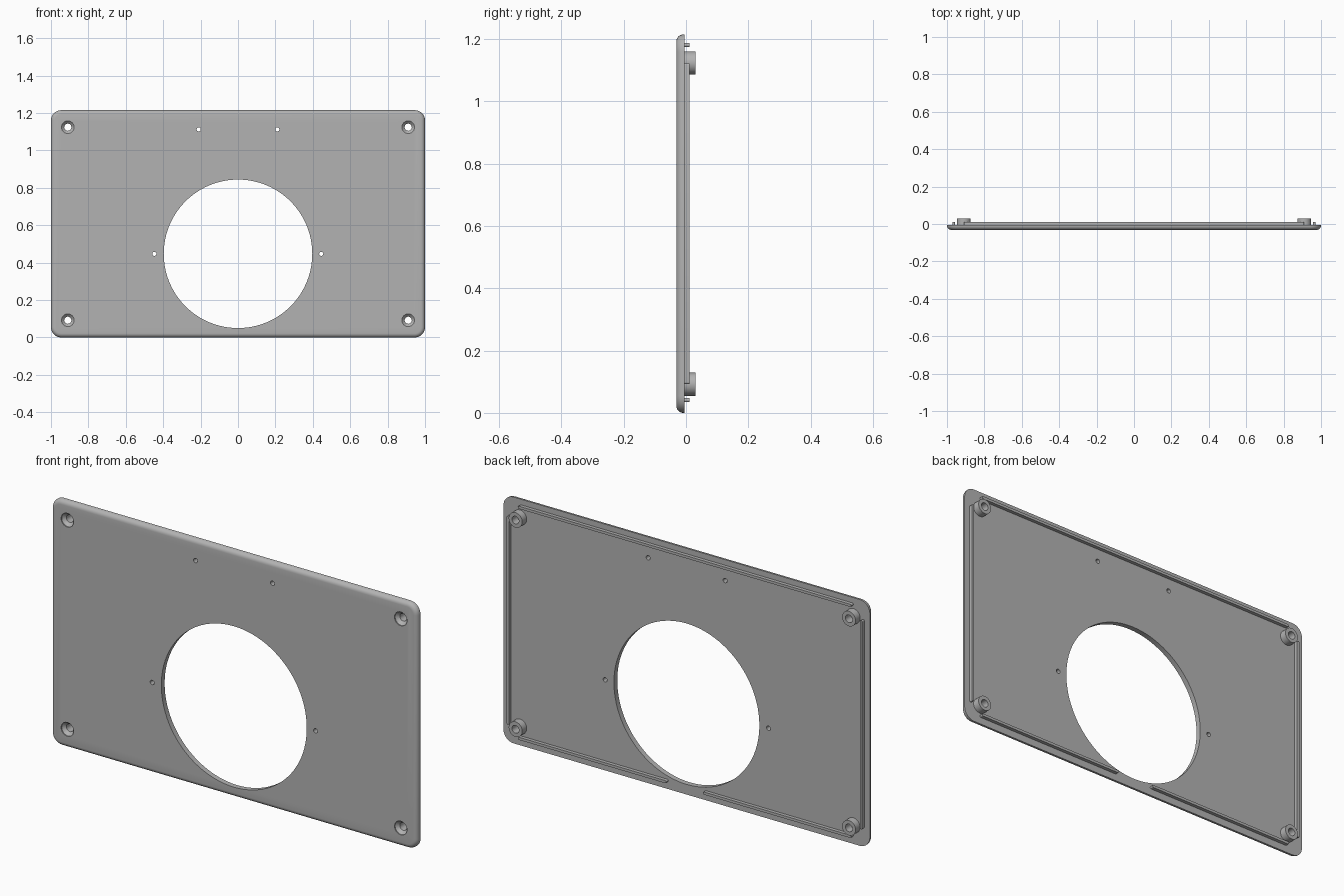
import bpy, bmesh, math

if "Cube" in bpy.data.objects:
    bpy.data.objects.remove(bpy.data.objects["Cube"])

WIDTH, HEIGHT = 2.0, 1.215
FRONT, BACK = -0.031, -0.005
RIB_TOP, BOSS_TOP = 0.012, 0.03
ROUND = 0.022

grey = bpy.data.materials.new("plain grey")
grey.use_nodes = True
colour = (0.45, 0.45, 0.45, 1)
grey.diffuse_color = colour
grey.node_tree.nodes["Principled BSDF"].inputs["Base Color"].default_value = colour


def outline(x, z, w, h, r, steps=8):
    """Rounded rectangle; becomes a capsule or circle when r is half a side."""
    points = []
    for k, (sx, sz) in enumerate([(1, 1), (-1, 1), (-1, -1), (1, -1)]):
        for i in range(steps + 1):
            a = math.pi / 2 * (k + i / steps)
            points.append((x + sx * (w / 2 - r) + r * math.cos(a),
                           z + sz * (h / 2 - r) + r * math.sin(a)))
    return points


def circle(x, z, r, steps=8):
    return outline(x, z, 2 * r, 2 * r, r, steps)


def loft(bm, sections):
    """Closed solid through matching outlines, each at its own depth y."""
    rings = [[bm.verts.new((x, y, z)) for x, z in pts] for pts, y in sections]
    n = len(rings[0])
    for a, b in zip(rings, rings[1:]):
        for i in range(n):
            j = (i + 1) % n
            bm.faces.new((a[i], a[j], b[j], b[i]))
    bm.faces.new(rings[0][::-1])
    bm.faces.new(rings[-1])


def make(name, *solids):
    bm = bmesh.new()
    for sections in solids:
        loft(bm, sections)
    bmesh.ops.remove_doubles(bm, verts=bm.verts, dist=1e-5)
    bmesh.ops.recalc_face_normals(bm, faces=bm.faces)
    mesh = bpy.data.meshes.new(name)
    bm.to_mesh(mesh)
    bm.free()
    mesh.materials.append(grey)
    obj = bpy.data.objects.new(name, mesh)
    bpy.context.collection.objects.link(obj)
    return obj


# Plate with a rounded front edge
sections = []
for i in range(7):
    a = math.pi / 2 * i / 6
    inset = ROUND * (1 - math.sin(a))
    y = FRONT + ROUND * (1 - math.cos(a))
    sections.append((outline(0, HEIGHT / 2, WIDTH - 2 * inset,
                             HEIGHT - 2 * inset, 0.055 - inset), y))
sections.append((sections[-1][0], BACK))
plate = make("face_plate", sections)
parts = [plate]

# Screw bosses on the back, and the countersunk holes through them
corners = [(x, z) for x in (-0.91, 0.91) for z in (0.092, 1.124)]
bosses = []
holes = []
for x, z in corners:
    bosses.append(make("screw_boss",
                       [(circle(x, z, 0.037), BACK - 0.002),
                        (circle(x, z, 0.037), BOSS_TOP)]))
    holes.append([(circle(x, z, r), y) for r, y in
                  [(0.034, FRONT - 0.01), (0.034, FRONT + 0.005),
                   (0.019, FRONT + 0.02), (0.019, BOSS_TOP + 0.01)]])
parts += bosses

# Large round opening and the four pin holes
for x, z, r, steps in [(0, 0.447, 0.397, 24), (-0.447, 0.447, 0.011, 5),
                       (0.445, 0.447, 0.011, 5), (-0.21, 1.112, 0.011, 5),
                       (0.21, 1.112, 0.011, 5)]:
    ring = circle(x, z, r, steps)
    holes.append([(ring, FRONT - 0.01), (ring, BOSS_TOP + 0.01)])

# Cut all the holes
cutter = make("hole_cutter", *holes)
cutter.hide_render = True
for obj in parts:
    mod = obj.modifiers.new("holes", 'BOOLEAN')
    mod.operation = 'DIFFERENCE'
    mod.solver = 'EXACT'
    mod.object = cutter
    bpy.context.view_layer.objects.active = obj
    bpy.ops.object.modifier_apply(modifier=mod.name)
bpy.data.objects.remove(cutter)

# Locating ribs on the back, the lower one split below the opening
RIB = 0.013
ribs = [("top_rib", 0, 1.181, 1.82, RIB)]
for side, s in (("left", 1), ("right", -1)):
    ribs.append((side + "_bottom_rib", s * 0.505, 0.041, 0.81, RIB))
    ribs.append((side + "_side_rib", s * 0.964, HEIGHT / 2, RIB, 1.03))
for name, x, z, w, h in ribs:
    shape = outline(x, z, w, h, RIB / 2, 4)
    parts.append(make(name, [(shape, BACK - 0.002), (shape, RIB_TOP)]))

# Smooth the curved walls, keep the edges crisp
bpy.ops.object.select_all(action='DESELECT')
for obj in parts:
    obj.select_set(True)
bpy.context.view_layer.objects.active = plate
bpy.ops.object.shade_smooth_by_angle(angle=math.radians(30))
